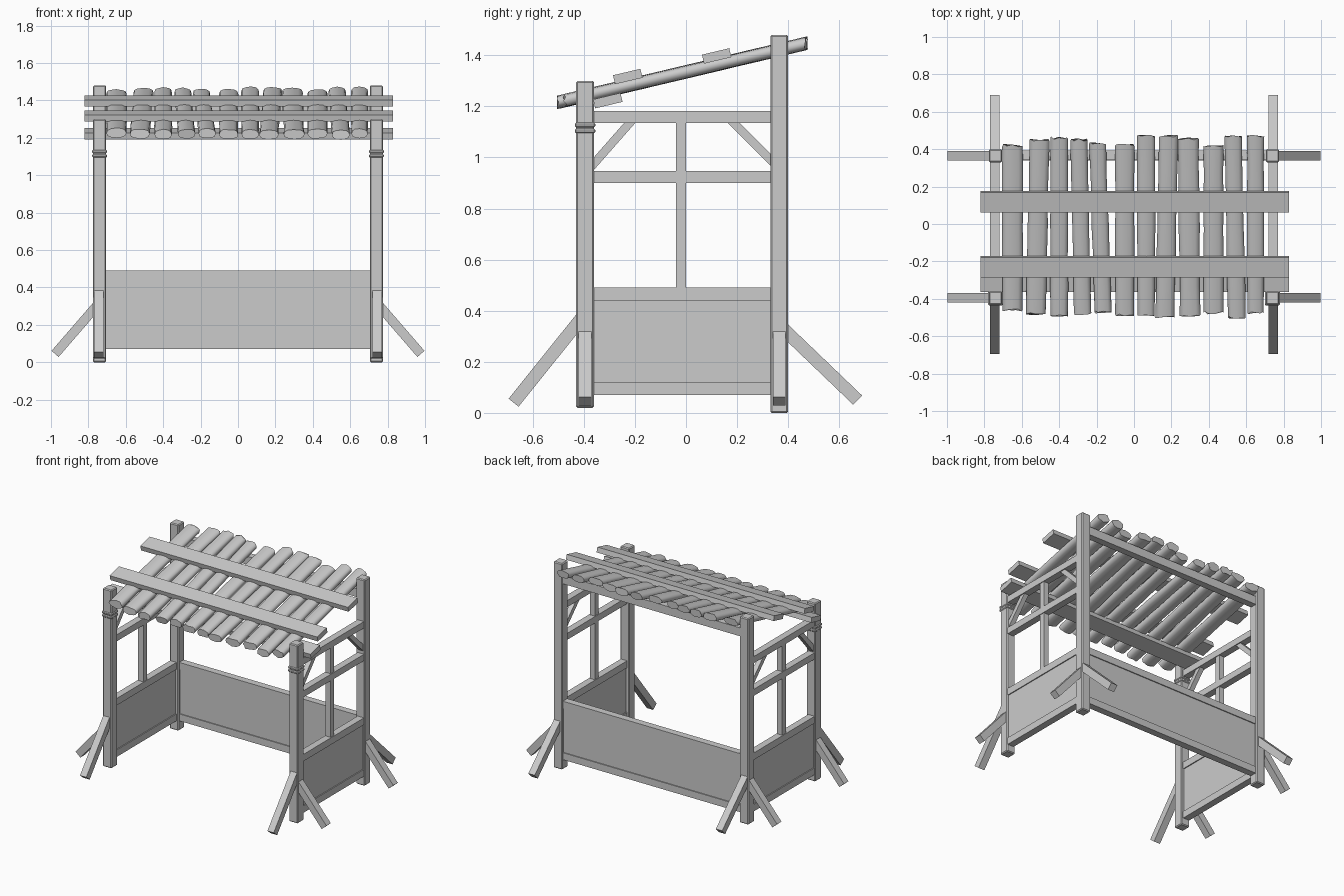
import bpy, bmesh, math, random
from mathutils import Vector, Matrix

random.seed(4)
cube = bpy.data.objects.get("Cube")
if cube:
    bpy.data.objects.remove(cube, do_unlink=True)

wood = bpy.data.materials.new("plain grey wood")
wood.use_nodes = True
GREY = (0.6, 0.6, 0.6, 1)
wood.diffuse_color = GREY
wood.node_tree.nodes["Principled BSDF"].inputs["Base Color"].default_value = GREY


def finish(name, bm):
    bmesh.ops.recalc_face_normals(bm, faces=bm.faces)
    mesh = bpy.data.meshes.new(name)
    bm.to_mesh(mesh)
    bm.free()
    mesh.materials.append(wood)
    obj = bpy.data.objects.new(name, mesh)
    bpy.context.collection.objects.link(obj)
    return obj


def box(name, low, high, bevel=0):
    """Axis-aligned timber between two corners."""
    low, high = Vector(low), Vector(high)
    bm = bmesh.new()
    bmesh.ops.create_cube(bm, size=1, matrix=Matrix.Translation((low + high) / 2)
                          @ Matrix.Diagonal((*(high - low), 1)))
    obj = finish(name, bm)
    if bevel:
        mod = obj.modifiers.new("worn edges", "BEVEL")
        mod.width, mod.segments = bevel, 1
    return obj


def beam(name, start, end, width, depth):
    """Timber from start to end; width is horizontal, depth is across the slope."""
    start, end = Vector(start), Vector(end)
    along = end - start
    turn = along.to_track_quat("Y", "Z").to_matrix().to_4x4()
    bm = bmesh.new()
    bmesh.ops.create_cube(bm, size=1, matrix=Matrix.Translation((start + end) / 2) @ turn
                          @ Matrix.Diagonal((width, along.length, depth, 1)))
    return finish(name, bm)


X, FRONT, BACK, HALF = 0.74, -0.395, 0.365, 0.035
PANEL_RAILS = {"bottom_rail": (0.07, 0.12), "top_rail": (0.44, 0.49)}

for s, side in ((-1, "right"), (1, "left")):
    # Corner posts
    for end, y, foot, top in (("front", FRONT, 0.02, 1.3), ("back", BACK, 0, 1.48)):
        box(f"{end}_{side}_post", (s * X - HALF, y - HALF, foot),
            (s * X + HALF, y + HALF, top), 0.006)
        # Outward ground strut in line with the counter
        beam(f"{end}_{side}_side_strut", (s * X, y, 0.32), (s * 0.978, y, 0.045), 0.05, 0.05)

    # Ground struts to the front and back
    xs = s * 0.745
    beam(f"front_{side}_strut", (xs, -0.41, 0.37), (xs, -0.675, 0.04), 0.05, 0.05)
    beam(f"back_{side}_strut", (xs, 0.38, 0.33), (xs, 0.672, 0.05), 0.05, 0.05)

    # Rope bands on the front posts
    for i, z in enumerate((1.095, 1.118)):
        band = box(f"{side}_rope_band_{i}", (s * X - 0.04, FRONT - 0.04, z),
                   (s * X + 0.04, FRONT + 0.04, z + 0.018), 0.005)

    # Side frame rails
    y0, y1 = FRONT + 0.03, BACK - 0.03
    rails = dict(PANEL_RAILS, middle_rail=(0.9, 0.947), upper_rail=(1.135, 1.182))
    for name, (z0, z1) in rails.items():
        box(f"{side}_{name}", (xs - 0.025, y0, z0), (xs + 0.025, y1, z1))
    box(f"{side}_panel", (xs - 0.018, y0, 0.1), (xs + 0.018, y1, 0.46))
    box(f"{side}_stud", (xs - 0.02, -0.04, 0.48), (xs + 0.02, 0, 1.14))

    # Corner braces under the upper rail
    beam(f"{side}_front_brace", (xs, -0.372, 0.963), (xs, -0.21, 1.147), 0.035, 0.033)
    beam(f"{side}_back_brace", (xs, 0.342, 0.98), (xs, 0.175, 1.147), 0.035, 0.033)

# Back wall and the beam that carries the roof
for name, (z0, z1) in PANEL_RAILS.items():
    box(f"back_{name}", (-X, BACK - 0.025, z0), (X, BACK + 0.025, z1))
box("back_panel", (-X, BACK - 0.018, 0.1), (X, BACK + 0.018, 0.46))
box("back_roof_beam", (-X, BACK - 0.022, 1.335), (X, BACK + 0.028, 1.395))

# Roof battens: two above the logs, one below
SLOPE = 0.237


def roof_z(y):
    return 1.335 + SLOPE * y


run = Vector((0, 1, SLOPE)).normalized() * 0.055
for name, y, lift in (("front_batten", -0.228, 0.036), ("back_batten", 0.12, 0.034),
                      ("lower_batten", -0.306, -0.04)):
    mid = Vector((0.005, y, roof_z(y) + lift))
    beam(name, mid - run, mid + run, 1.65, 0.036)


# Roof logs: flattened rounds with uneven ends
def log(name, x, front, back, width, skew):
    sides, steps = 12, 6
    bm = bmesh.new()
    rings = []
    for i in range(steps + 1):
        t = i / steps
        at_end = i in (0, steps)
        wide = width / 2 * random.uniform(0.95, 1.04)
        ring = []
        for k in range(sides):
            a = math.tau * k / sides
            c, d = math.cos(a), math.sin(a)
            px = x + skew * (0.5 - t) + wide * math.copysign(abs(c) ** 0.8, c)
            pz = 0.026 * math.copysign(abs(d) ** 0.8, d) * random.uniform(0.94, 1.04)
            py = front + (back - front) * t
            if at_end:
                py += random.uniform(-0.008, 0.008)
            ring.append(bm.verts.new((px, py, roof_z(py) + pz)))
        rings.append(ring)
    for a, b in zip(rings, rings[1:]):
        for k in range(sides):
            j = (k + 1) % sides
            bm.faces.new((a[k], a[j], b[j], b[k]))
    bm.faces.new(rings[0])
    bm.faces.new(rings[-1])
    obj = finish(name, bm)
    bpy.ops.object.select_all(action="DESELECT")
    obj.select_set(True)
    bpy.context.view_layer.objects.active = obj
    bpy.ops.object.shade_smooth_by_angle(angle=math.radians(50))


LOGS = [(-0.65, -0.46, 0.42, 0.11, 0), (-0.515, -0.48, 0.45, 0.105, -0.02),
        (-0.4, -0.49, 0.46, 0.095, 0), (-0.285, -0.48, 0.45, 0.09, 0.02),
        (-0.18, -0.47, 0.43, 0.09, 0.03), (-0.05, -0.485, 0.425, 0.1, 0),
        (0.065, -0.49, 0.47, 0.095, 0), (0.175, -0.5, 0.47, 0.1, -0.02),
        (0.295, -0.49, 0.455, 0.11, 0.01), (0.425, -0.475, 0.42, 0.105, 0),
        (0.54, -0.5, 0.47, 0.095, 0.02), (0.65, -0.475, 0.47, 0.09, 0)]
for i, spec in enumerate(LOGS):
    log(f"roof_log_{i + 1}", *spec)
